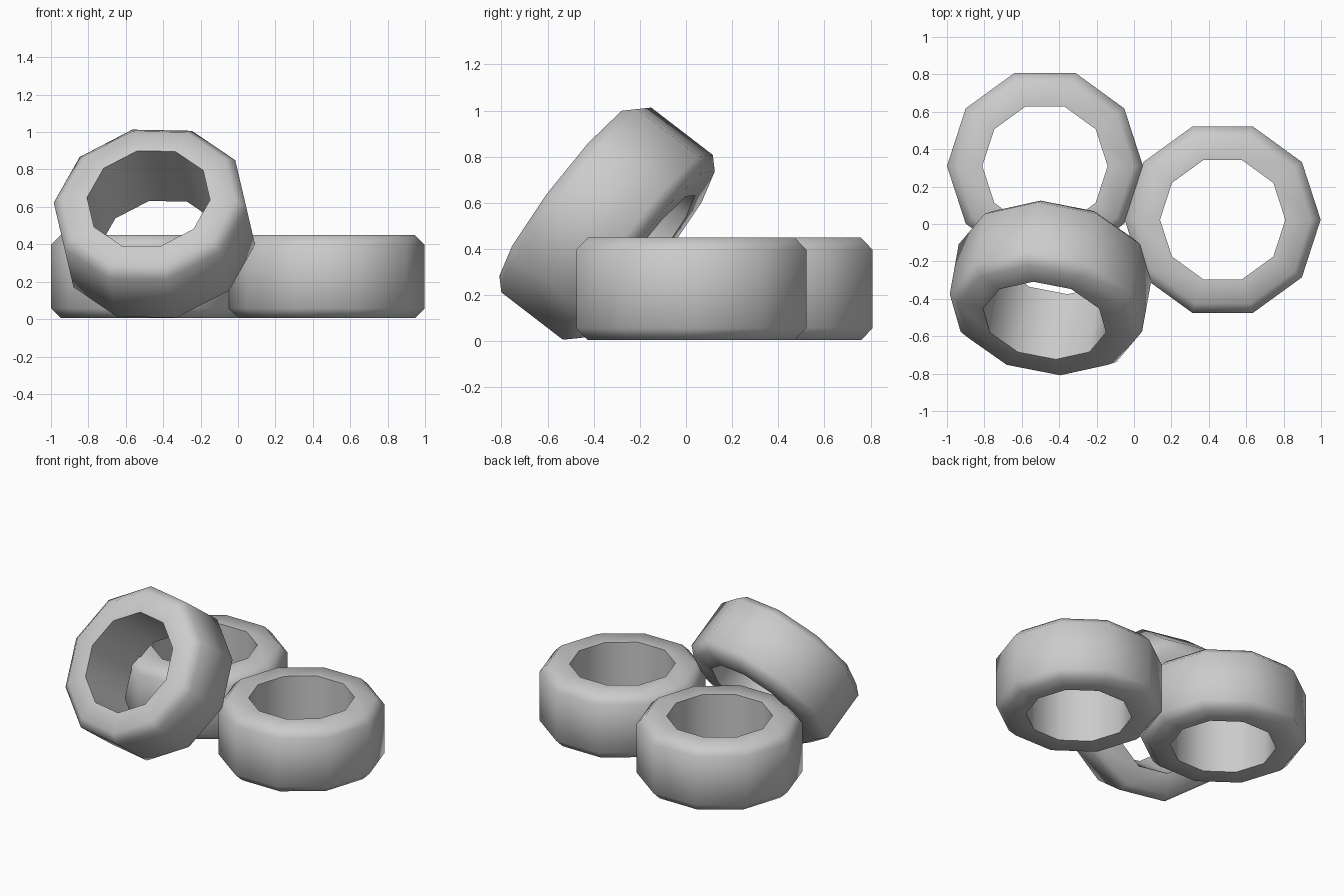
import bpy
import bmesh
import math
from mathutils import Matrix, Vector

cube = bpy.data.objects.get("Cube")
if cube:
    bpy.data.objects.remove(cube, do_unlink=True)

SIDES = 10
OUTER, INNER = 0.524, 0.335
HALF, CHAMFER = 0.222, 0.052

grey = bpy.data.materials.new("plain_grey")
grey.use_nodes = True
GREY = (0.6, 0.6, 0.6, 1)
grey.diffuse_color = GREY
grey.node_tree.nodes["Principled BSDF"].inputs["Base Color"].default_value = GREY


def make_ring(name, centre, axis=(0, 0, 1), side=(1, 0, 0)):
    """Spin a chamfered section about z, then aim the ring along its axis."""
    section = [(INNER, -HALF), (OUTER - CHAMFER, -HALF), (OUTER, CHAMFER - HALF),
               (OUTER, HALF - CHAMFER), (OUTER - CHAMFER, HALF), (INNER, HALF)]
    bm = bmesh.new()
    verts = [bm.verts.new((r, 0, z)) for r, z in section]
    edges = [bm.edges.new((a, b)) for a, b in zip(verts, verts[1:] + verts[:1])]
    bmesh.ops.spin(bm, geom=verts + edges, cent=(0, 0, 0), axis=(0, 0, 1),
                   angle=math.tau, steps=SIDES, use_merge=True)
    bmesh.ops.remove_doubles(bm, verts=bm.verts, dist=0.001)
    bmesh.ops.recalc_face_normals(bm, faces=bm.faces)

    mesh = bpy.data.meshes.new(name)
    bm.to_mesh(mesh)
    bm.free()
    mesh.materials.append(grey)
    ring = bpy.data.objects.new(name, mesh)
    bpy.context.collection.objects.link(ring)

    # Orientation from the ring axis and the direction of one corner
    w = Vector(axis).normalized()
    v = w.cross(Vector(side)).normalized()
    u = v.cross(w)
    turn = Matrix((u, v, w)).transposed().to_4x4()
    ring.matrix_world = Matrix.Translation(centre) @ turn

    # Soft chamfers, crisp hole rims
    bpy.ops.object.select_all(action="DESELECT")
    ring.select_set(True)
    bpy.context.view_layer.objects.active = ring
    bpy.ops.object.shade_smooth_by_angle(angle=math.radians(60))
    return ring


# Two rings lying flat, one leaning on them
make_ring("back_flat_ring", (-0.476, 0.31, 0.227))
make_ring("left_flat_ring", (0.474, 0.023, 0.227))
make_ring("leaning_ring", (-0.447, -0.342, 0.51),
          axis=(-0.14, -0.78, 0.60), side=(0.98, -0.19, -0.02))
